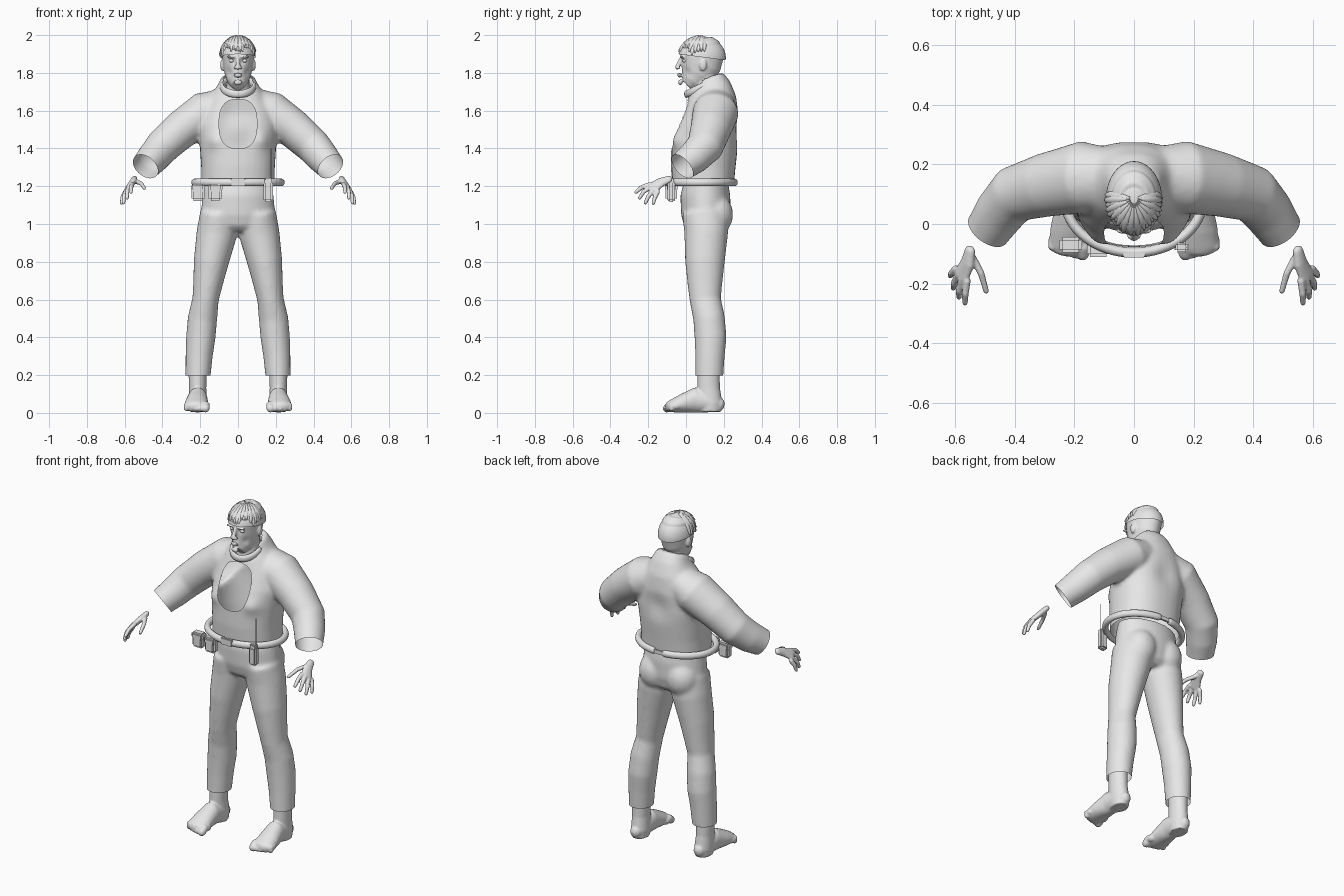
import bpy, bmesh, math, random
from mathutils import Vector, Matrix

if "Cube" in bpy.data.objects:
    bpy.data.objects.remove(bpy.data.objects["Cube"])
random.seed(4)

grey = bpy.data.materials.new("plain grey")
grey.use_nodes = True
grey.diffuse_color = (0.8, 0.8, 0.8, 1)
grey.node_tree.nodes["Principled BSDF"].inputs["Base Color"].default_value = (0.8, 0.8, 0.8, 1)


def tube(bm, pts, s=1, side=(1, 0, 0), n=24, p=2.0, rounded=False):
    """Loft ellipses (x, y, z, half width, half depth) along a path; s mirrors it."""
    path = [Vector((q[0] * s, q[1], q[2])) for q in pts]
    side = Vector((side[0] * s, side[1], side[2]))
    rings = []
    for i, c in enumerate(path):
        t = (path[min(i + 1, len(path) - 1)] - path[max(i - 1, 0)]).normalized()
        u = (side - t * t.dot(side)).normalized()
        rings.append((c, t, u, t.cross(u), pts[i][3], pts[i][4]))
    if rounded:
        for k, d in ((0, -1), (-1, 1)):
            c, t, u, v, a, b = rings[k]
            for out, size in ((0.6, 0.8), (0.95, 0.35)):
                cap = (c + t * d * out * min(a, b), t, u, v, a * size, b * size)
                rings.insert(0, cap) if d < 0 else rings.append(cap)
    loops = []
    for c, t, u, v, a, b in rings:
        loop = []
        for k in range(n):
            ca, sa = math.cos(math.tau * k / n), math.sin(math.tau * k / n)
            x = math.copysign(abs(ca) ** (2 / p), ca) * a
            y = math.copysign(abs(sa) ** (2 / p), sa) * b
            loop.append(bm.verts.new(c + u * x + v * y))
        loops.append(loop)
    for lo, hi in zip(loops, loops[1:]):
        for k in range(n):
            bm.faces.new((lo[k], lo[(k + 1) % n], hi[(k + 1) % n], hi[k]))
    bm.faces.new(loops[0])
    bm.faces.new(loops[-1])


def stack(bm, rows, p=2.0):
    """Upright loft from rows of (height, front y, back y, half width)."""
    tube(bm, [(0, (f + b) / 2, z, w, (b - f) / 2) for z, f, b, w in rows],
         p=p, n=32)


def ball(bm, c, r):
    bmesh.ops.create_uvsphere(bm, u_segments=20, v_segments=12, radius=1,
                              matrix=Matrix.Translation(c) @ Matrix.Diagonal((*r, 1)))


def box(bm, c, size, bevel=0.008):
    new = bmesh.ops.create_cube(bm, size=1, matrix=Matrix.Translation(c) @ Matrix.Diagonal((*size, 1)))
    edges = {e for v in new["verts"] for e in v.link_edges}
    bmesh.ops.bevel(bm, geom=list(edges), offset=bevel, segments=2, affect='EDGES')


def push(bm, c, r, offset):
    """Soft sculpt stroke."""
    c, offset = Vector(c), Vector(offset)
    for v in bm.verts:
        v.co += offset * math.exp(-((v.co - c).length / r) ** 2)


def cut(bm, co, no):
    bmesh.ops.bisect_plane(bm, geom=bm.verts[:] + bm.edges[:] + bm.faces[:],
                           plane_co=co, plane_no=no, clear_outer=True)


def finish(bm, name):
    mesh = bpy.data.meshes.new(name)
    bm.to_mesh(mesh)
    bm.free()
    mesh.materials.append(grey)
    mesh.shade_smooth()
    mesh.set_sharp_from_angle(angle=math.radians(50))
    obj = bpy.data.objects.new(name, mesh)
    bpy.context.collection.objects.link(obj)
    return obj


def fuse(bm, voxel, smooth):
    """Melt overlapping volumes into one soft skin and return it as a bmesh."""
    bmesh.ops.recalc_face_normals(bm, faces=bm.faces)
    obj = finish(bm, "temporary")
    mod = obj.modifiers.new("Remesh", 'REMESH')
    mod.mode, mod.voxel_size = 'VOXEL', voxel
    mod = obj.modifiers.new("Smooth", 'SMOOTH')
    mod.factor, mod.iterations = 0.5, smooth
    deps = bpy.context.evaluated_depsgraph_get()
    out = bmesh.new()
    mesh = obj.evaluated_get(deps).to_mesh()
    out.from_mesh(mesh)
    bpy.data.objects.remove(obj)
    return out


# Jacket: torso and sleeves, hollow with open ends
bm = bmesh.new()
stack(bm, [(1.17, -.07, .25, .195), (1.3, -.078, .262, .195), (1.42, -.076, .275, .203),
           (1.5, -.05, .28, .21), (1.6, -.008, .28, .19), (1.68, .015, .265, .145),
           (1.74, .04, .235, .105), (1.78, .05, .2, .085)], p=2.3)
sleeve = [(.08, .15, 1.62, .1, .11), (.17, .157, 1.59, .115, .122), (.3, .13, 1.5, .102, .108),
          (.4, .1, 1.41, .094, .098), (.45, .04, 1.35, .086, .088),
          (.49, -.02, 1.305, .077, .077), (.54, -.088, 1.247, .077, .077)]
for s in (1, -1):
    tube(bm, sleeve, s)
bm = fuse(bm, .011, 8)
for s in (1, -1):
    push(bm, (s * .14, -.06, 1.45), .05, (0, -.02, 0))
    cut(bm, (s * .49, -.02, 1.305), (s * .49, -.66, -.57))
push(bm, (0, .3, 1.5), .07, (0, -.015, 0))
cut(bm, (0, 0, 1.21), (0, 0, -1))


# Chest opening and neck hole
def opening(c):
    return (abs(c.x / .1) ** 2.6 + abs((c.z - 1.53) / .13) ** 2.6) ** (1 / 2.6)


gone = []
for f in bm.faces:
    c = f.calc_center_median()
    neck = (c.x / .08) ** 2 + ((c.y - .085) / .085) ** 2 < 1 and c.z > 1.68
    if neck or (c.y < .08 and opening(c) < 1):
        gone.append(f)
bmesh.ops.delete(bm, geom=gone, context='FACES')
for v in bm.verts:
    k = opening(v.co)
    if v.is_boundary and v.co.y < .08 and .85 < k < 1.12:
        v.co.x /= k
        v.co.z = 1.53 + (v.co.z - 1.53) / k
finish(bm, "jacket")

# Collar roll, low in front and high behind
bm = bmesh.new()
turn = [math.tau * i / 40 for i in range(41)]
tube(bm, [(.085 * math.cos(a), .09 + .088 * math.sin(a), 1.728 + .04 * math.sin(a), .02, .012)
          for a in turn], side=(0, 0, 1), n=12)
finish(bm, "collar")

# Trousers
bm = bmesh.new()
stack(bm, [(1.22, -.01, .225, .18), (1.15, -.03, .235, .188), (1.05, -.026, .235, .198),
           (.99, -.01, .22, .195), (.96, .02, .19, .15)])
leg = [(.1, .1, 1.06, .1, .12), (.112, .107, .95, .108, .116), (.142, .1, .8, .093, .105),
       (.16, .1, .68, .078, .092), (.172, .102, .6, .07, .083), (.188, .122, .5, .078, .084),
       (.197, .13, .4, .078, .085), (.206, .127, .3, .072, .078), (.214, .122, .15, .064, .072)]
for s in (1, -1):
    tube(bm, leg, s)
    ball(bm, (s * .09, .155, 1.05), (.095, .095, .11))
bm = fuse(bm, .011, 6)
cut(bm, (0, 0, .197), (0, 0, -1))
finish(bm, "trousers")

# Feet and hands
fingers = [((.56, -.19, 1.21), (.566, -.235, 1.195), (.567, -.265, 1.168)),
           ((.578, -.185, 1.197), (.587, -.225, 1.17), (.587, -.245, 1.138)),
           ((.59, -.17, 1.182), (.604, -.2, 1.145), (.606, -.215, 1.112)),
           ((.597, -.15, 1.17), (.612, -.165, 1.14), (.616, -.173, 1.11)),
           ((.54, -.115, 1.225), (.513, -.165, 1.215), (.496, -.225, 1.19))]
for s, label in ((1, "left"), (-1, "right")):
    bm = bmesh.new()
    tube(bm, [(.214, .12, .23, .048, .058), (.214, .12, .13, .046, .06), (.212, .128, .05, .05, .064),
              (.212, .128, .006, .045, .058)], s)
    tube(bm, [(.212, .17, .045, .035, .04), (.212, .12, .058, .05, .057), (.214, .05, .068, .053, .067),
              (.219, -.02, .05, .062, .049), (.221, -.075, .036, .063, .034)], s, rounded=True)
    for i in range(5):
        x, r = .172 + .025 * i, (.023, .018, .017, .016, .016)[i]
        tip = -.1 + .003 * i * i / 2
        tube(bm, [(x, -.05, .035, r, r), (x, -.08, .04, r, r), (x, tip, .024, r, r)],
             s, rounded=True, n=16)
    finish(fuse(bm, .006, 3), label + "_foot")

    bm = bmesh.new()
    tube(bm, [(.55, -.088, 1.238, .02, .015), (.558, -.13, 1.222, .028, .017),
              (.58, -.175, 1.193, .035, .014)], s, side=(.5, .6, -.5), rounded=True)
    for finger in fingers:
        tube(bm, [(*q, r, r) for q, r in zip(finger, (.0125, .0115, .0095))], s, rounded=True, n=12)
    finish(fuse(bm, .0045, 2), label + "_hand")

# Head with neck, nose, lips, brow and ears
bm = bmesh.new()
stack(bm, [(1.735, -.028, .04, .034), (1.76, -.036, .1, .056), (1.8, -.035, .155, .071),
           (1.84, -.03, .185, .079), (1.88, -.03, .197, .083), (1.92, -.027, .197, .084),
           (1.96, -.008, .175, .072), (1.98, .02, .14, .05)])
tube(bm, [(0, .095, 1.665, .064, .066), (0, .1, 1.74, .06, .064), (0, .105, 1.82, .06, .064)])
tube(bm, [(0, -.026, 1.875, .009, .01), (0, -.04, 1.845, .011, .011),
          (0, -.046, 1.829, .015, .012)], rounded=True)
ball(bm, (0, -.036, 1.793), (.026, .01, .006))
ball(bm, (0, -.034, 1.782), (.022, .011, .006))
ball(bm, (0, -.03, 1.75), (.022, .012, .015))
for s in (1, -1):
    ball(bm, (s * .082, .09, 1.842), (.012, .02, .032))
    ball(bm, (s * .015, -.04, 1.827), (.009, .01, .008))
    ball(bm, (s * .034, -.022, 1.885), (.026, .013, .008))
bm = fuse(bm, .0048, 3)
for s in (1, -1):
    push(bm, (s * .034, -.03, 1.864), .015, (0, .014, 0))
    push(bm, (s * .055, .0, 1.8), .025, (-s * .006, .004, 0))
finish(bm, "head")
bm = bmesh.new()
for s in (1, -1):
    ball(bm, (s * .034, -.004, 1.864), (.014, .016, .01))
finish(bm, "eyes")

# Hair: smooth cap behind, layered locks in front
centre, radii = Vector((0, .085, 1.88)), Vector((.094, .126, .113))
bm = bmesh.new()
bmesh.ops.create_uvsphere(bm, u_segments=40, v_segments=24, radius=1,
                          matrix=Matrix.Translation(centre) @ Matrix.Diagonal((*radii, 1)))
cut(bm, (0, .2, 1.868), (0, -.13, -1))
finish(bm, "hair_cap")
bm = bmesh.new()
for i in range(25):
    a = math.radians(-96 + 8 * i)
    low = random.uniform(2, 20) if abs(a) > 1 else random.uniform(14, 30)
    lock = []
    for k in range(8):
        e = math.radians(82 + (low - 82) * k / 7)
        d = Vector((math.sin(a) * math.cos(e), -math.cos(a) * math.cos(e), math.sin(e)))
        q = centre + Vector(d * r for d, r in zip(d, radii))
        w = (.004, .008, .012, .014, .014, .013, .01, .003)[k]
        lock.append((*q, w, .006 + .002 * (i % 2)))
    tube(bm, lock, side=(math.cos(a), math.sin(a), 0), n=8)
finish(bm, "hair_locks")

# Belt with a split at the back
bm = bmesh.new()
arc = [math.radians(100 + 340 * i / 60) for i in range(61)]
tube(bm, [(.23 * math.cos(a), .082 + .178 * math.sin(a), 1.22, .02, .017) for a in arc],
     side=(0, 0, 1), n=16, rounded=True)
finish(bm, "belt")
bm = bmesh.new()
box(bm, (0, -.103, 1.222), (.075, .02, .042), .004)
box(bm, (0, .262, 1.22), (.09, .008, .025), .002)
finish(bm, "belt_plates")

# Pouches and handset
bm = bmesh.new()
for x, y in ((-.212, -.07), (-.12, -.085)):
    box(bm, (x, y, 1.165), (.07, .045, .085), .012)
    box(bm, (x, y, 1.193), (.076, .052, .04), .01)
finish(bm, "pouches")
bm = bmesh.new()
box(bm, (.16, -.078, 1.172), (.048, .04, .11), .01)
box(bm, (.16, -.078, 1.22), (.04, .03, .045), .006)
tube(bm, [(.175, -.078, 1.22, .002, .002), (.175, -.078, 1.4, .002, .002)], n=8)
finish(bm, "handset")
